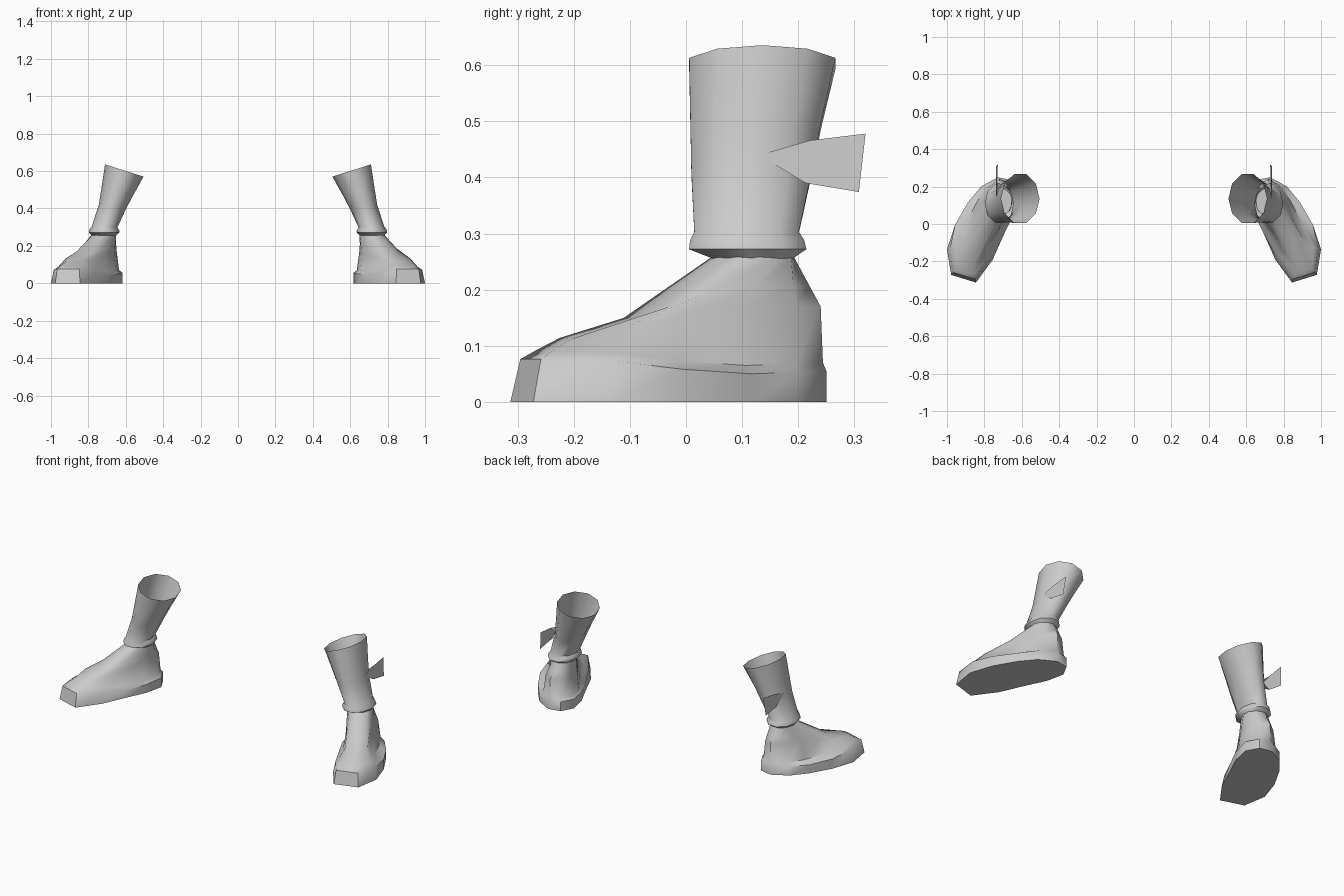
import bpy, math

if "Cube" in bpy.data.objects:
    bpy.data.objects.remove(bpy.data.objects["Cube"])

grey = bpy.data.materials.new("boot_grey")
grey.diffuse_color = (0.6, 0.6, 0.6, 1)
grey.use_nodes = True
grey.node_tree.nodes["Principled BSDF"].inputs["Base Color"].default_value = grey.diffuse_color


def make(name, verts, faces, side, angle=45):
    """Create one part; side -1 mirrors it across x = 0."""
    mesh = bpy.data.meshes.new(name)
    if side < 0:
        faces = [f[::-1] for f in faces]
    mesh.from_pydata([(x * side, y, z) for x, y, z in verts], [], faces)
    mesh.materials.append(grey)
    obj = bpy.data.objects.new(name, mesh)
    bpy.context.collection.objects.link(obj)
    bpy.ops.object.select_all(action='DESELECT')
    obj.select_set(True)
    bpy.context.view_layer.objects.active = obj
    bpy.ops.object.shade_smooth_by_angle(angle=math.radians(angle))


def loft(rings):
    """Join rings (counter-clockwise, bottom to top) with quads."""
    n = len(rings[0])
    faces = []
    for r in range(len(rings) - 1):
        for i in range(n):
            j = (i + 1) % n
            faces.append((r * n + i, r * n + j, (r + 1) * n + j, (r + 1) * n + i))
    return [v for ring in rings for v in ring], faces


def ellipse(cx, cy, cz, rx, ry, tilt=0.0, n=10, start=0.0):
    ring = []
    for i in range(n):
        a = math.radians(start) + math.tau * i / n
        x, y = rx * math.cos(a), ry * math.sin(a)
        ring.append((cx + x, cy + y, cz + tilt * x))
    return ring


def mix(a, b, t):
    return tuple(p + (q - p) * t for p, q in zip(a, b))


# Foot outline from heel along the inner side to the toe and back:
# sole x, sole y, sole height, then a point on the upper
FOOT = [
    (.727, .250, .055, .720, .240, .170),
    (.655, .235, .055, .668, .215, .170),
    (.617, .165, .055, .648, .155, .165),
    (.640, .060, .050, .662, .070, .160),
    (.695, -.055, .045, .712, -.010, .145),
    (.755, -.190, .060, .790, -.130, .125),
    (.845, -.313, .076, .860, -.225, .114),
    (.977, -.272, .076, .925, -.205, .112),
    (1.00, -.135, .073, .922, -.110, .132),
    (.957, -.005, .058, .872, -.020, .152),
    (.887, .117, .050, .818, .100, .165),
    (.818, .200, .053, .780, .195, .170),
]
DROP = {5: .014, 6: .025, 7: .025, 8: .014}   # dip of the instep


def foot(side):
    ankle = ellipse(.717, .119, .258, .067, .074, n=12, start=97)
    base, rim, welt, upper, instep = [], [], [], [], []
    for i, (x, y, h, ux, uy, uz) in enumerate(FOOT):
        toe = y < -.1
        up = (ux, uy, uz)
        base.append((x, y, 0))
        rx, ry, _ = mix((x, y, 0), up, .2 if toe else 0)
        rim.append((rx, ry, h))
        wx, wy, _ = mix((x, y, 0), up, .5 if toe else .6)
        welt.append((wx, wy, h + .015))
        upper.append(up)
        ix, iy, iz = mix(up, ankle[i], .42)
        instep.append((ix, iy, iz - DROP.get(i, 0)))
    verts, faces = loft([base, rim, welt, upper, instep, ankle])
    faces.append(tuple(range(len(FOOT)))[::-1])     # sole
    make("foot", verts, faces, side)


def shaft(side):
    # rolled collar at the ankle, then the flared open leg
    verts, faces = loft([
        ellipse(.717, .119, .255, .066, .074),
        ellipse(.716, .110, .272, .082, .110),
        ellipse(.714, .109, .287, .079, .107, .04),
        ellipse(.713, .108, .302, .068, .098, .06),
        ellipse(.671, .117, .410, .073, .113, .15),
        ellipse(.645, .124, .490, .085, .122, .22),
        ellipse(.608, .136, .603, .103, .137, .317),
    ])
    make("shaft", verts, faces, side, 50)


def pull_tab(side):
    # small wedge on the outer side of the leg with a flat tab behind it
    verts = [(.737, .130, .440), (.738, .213, .390), (.732, .221, .466),
             (.690, .205, .430), (.738, .308, .374), (.728, .320, .478)]
    faces = [(0, 1, 2), (0, 3, 1), (0, 2, 3), (1, 4, 5, 2)]
    make("pull_tab", verts, faces, side, 20)


for s in (1, -1):
    foot(s)
    shaft(s)
    pull_tab(s)
